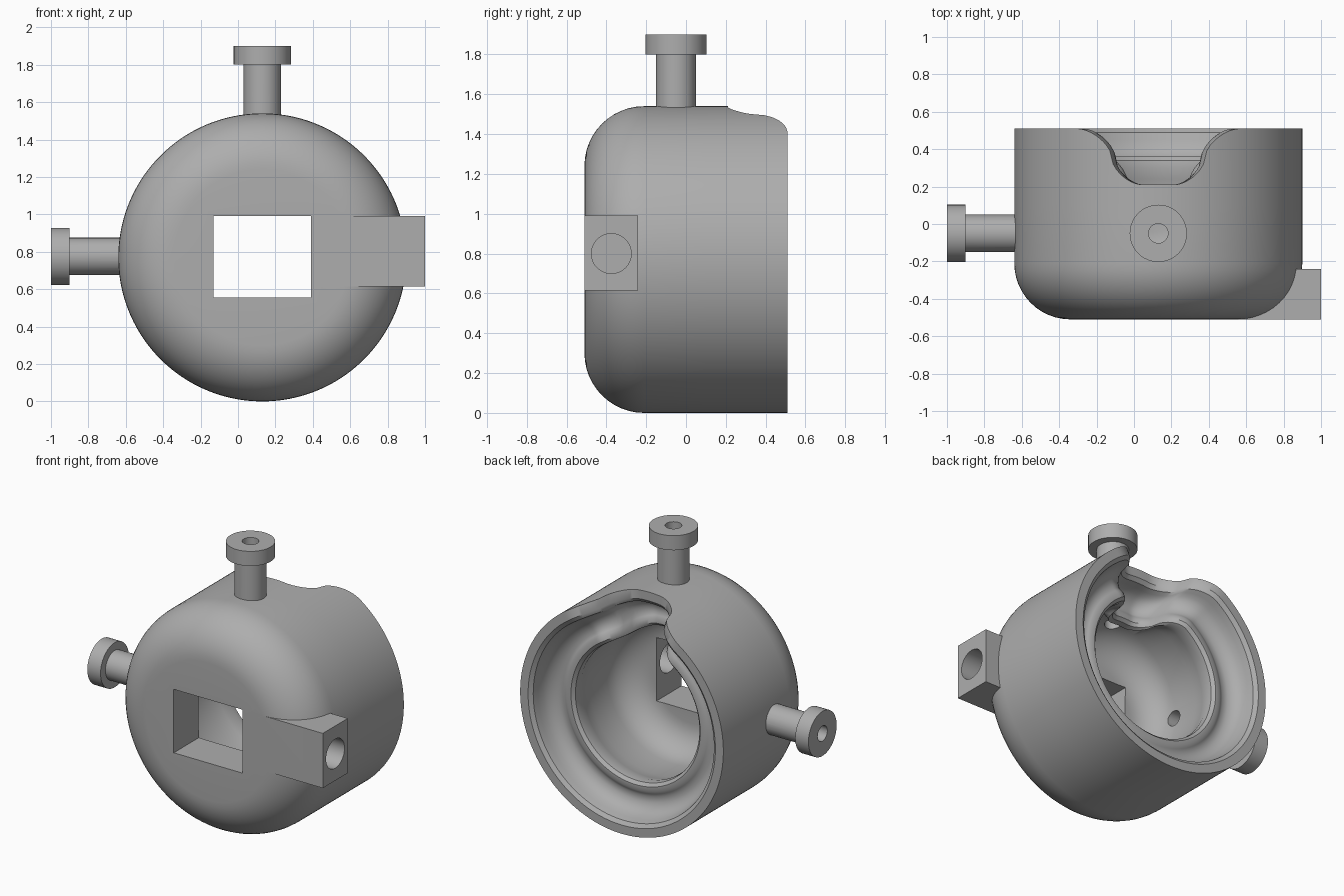
import bpy, bmesh, math
from mathutils import Matrix, Vector

if "Cube" in bpy.data.objects:
    bpy.data.objects.remove(bpy.data.objects["Cube"])

CX, CZ, R = 0.13, 0.77, 0.77
grey = bpy.data.materials.new("plain grey")
grey.use_nodes = True
grey.diffuse_color = (0.42, 0.42, 0.42, 1)
grey.node_tree.nodes["Principled BSDF"].inputs["Base Color"].default_value = (0.42, 0.42, 0.42, 1)


def finish(name, bm):
    bmesh.ops.recalc_face_normals(bm, faces=bm.faces)
    me = bpy.data.meshes.new(name)
    bm.to_mesh(me)
    bm.free()
    me.materials.append(grey)
    ob = bpy.data.objects.new(name, me)
    bpy.context.collection.objects.link(ob)
    return ob


def box(name, lo, hi):
    lo, hi = Vector(lo), Vector(hi)
    bm = bmesh.new()
    bmesh.ops.create_cube(bm, size=1, matrix=Matrix.Translation((lo + hi) / 2) @ Matrix.Diagonal((hi - lo).to_4d()))
    return finish(name, bm)


def rod(name, a, b, r):
    a, b = Vector(a), Vector(b)
    rot = (b - a).to_track_quat("Z", "Y").to_matrix().to_4x4()
    bm = bmesh.new()
    bmesh.ops.create_cone(bm, cap_ends=True, segments=48, radius1=r, radius2=r,
                          depth=(b - a).length, matrix=Matrix.Translation((a + b) / 2) @ rot)
    return finish(name, bm)


def arc(cr, cy, r, a0, a1, n=8):
    steps = [math.radians(a0 + (a1 - a0) * i / n) for i in range(n + 1)]
    return [(cr + r * math.cos(t), cy + r * math.sin(t), 0) for t in steps]


def notch(angle):
    """Depth of the rim notch at an angle measured from the top."""
    if math.cos(angle) < 0:
        return 0
    d = abs(R * math.sin(angle))
    if d < 0.08:
        return 0.3
    if d > 0.44:
        return 0
    if d < 0.25:
        steep = 0.15 + 0.15 * math.sqrt(1 - ((d - 0.08) / 0.17) ** 2)
    else:
        steep = 0.15 - 0.15 * math.sqrt(1 - ((0.44 - d) / 0.19) ** 2)
    t = (d - 0.08) / 0.36
    return 0.7 * steep + 0.3 * 0.3 * (1 - t * t * (3 - 2 * t))


# Cup profile: radius, y, share of the notch depth
profile = [(0, -0.51, 0)] + arc(0.47, -0.21, 0.3, -90, 0, 12)
profile += [(R, 0.1, 0.3), (R, 0.51, 1), (0.71, 0.51, 1)]
profile += [(0.685, 0.49, 1), (0.675, 0.45, 1), (0.665, 0.41, 1), (0.64, 0.37, 1), (0.60, 0.345, 1)]
profile += [(0.56, 0.34, 1), (0.54, 0.35, 1), (0.52, 0.36, 1), (0.49, 0.36, 1), (0.47, 0.34, 1), (0.465, 0.3, 1)]
profile += [(0.48, 0.24, 0.8), (0.5, 0.15, 0.5)]
profile += arc(0.3, -0.04, 0.2, 0, -90, 8) + [(0, -0.24, 0)]

bm = bmesh.new()
N = 256
rings = []
for r, y, w in profile:
    if r == 0:
        rings.append([bm.verts.new((CX, y, CZ))] * N)
    else:
        ang = [2 * math.pi * i / N for i in range(N)]
        rings.append([bm.verts.new((CX + r * math.sin(a), y - w * notch(a), CZ + r * math.cos(a))) for a in ang])
for p, q in zip(rings, rings[1:]):
    for i in range(N):
        j = (i + 1) % N
        bm.faces.new(list(dict.fromkeys((p[i], p[j], q[j], q[i]))))
cup = finish("cup_body", bm)


def combine(tool, op):
    mod = cup.modifiers.new(op, "BOOLEAN")
    mod.object, mod.operation, mod.solver = tool, op, "EXACT"
    bpy.context.view_layer.objects.active = cup
    bpy.ops.object.modifier_apply(modifier=mod.name)
    bpy.data.objects.remove(tool)


# Side tab, two flanged pegs, then the window and the bores
Y, TZ = -0.05, 0.8
combine(box("side_tab", (0.45, -0.51, 0.615), (1, -0.24, 0.99)), "UNION")
for end, way in (((CX, Y, 1.9), Vector((0, 0, -1))), ((-1, Y, 0.775), Vector((1, 0, 0)))):
    end = Vector(end)
    combine(rod("peg", end + way * 0.05, end + way * 0.42, 0.1), "UNION")
    combine(rod("peg_flange", end, end + way * 0.1, 0.153), "UNION")
    combine(rod("peg_bore", end - way * 0.1, end + way * 0.8, 0.052), "DIFFERENCE")
combine(box("window_cutter", (-0.13, -0.7, 0.555), (0.39, -0.1, 0.99)), "DIFFERENCE")
combine(rod("tab_bore", (0.3, -0.375, TZ), (1.1, -0.375, TZ), 0.1), "DIFFERENCE")

cup.select_set(True)
bpy.context.view_layer.objects.active = cup
bpy.ops.object.shade_smooth_by_angle(angle=math.radians(35))
